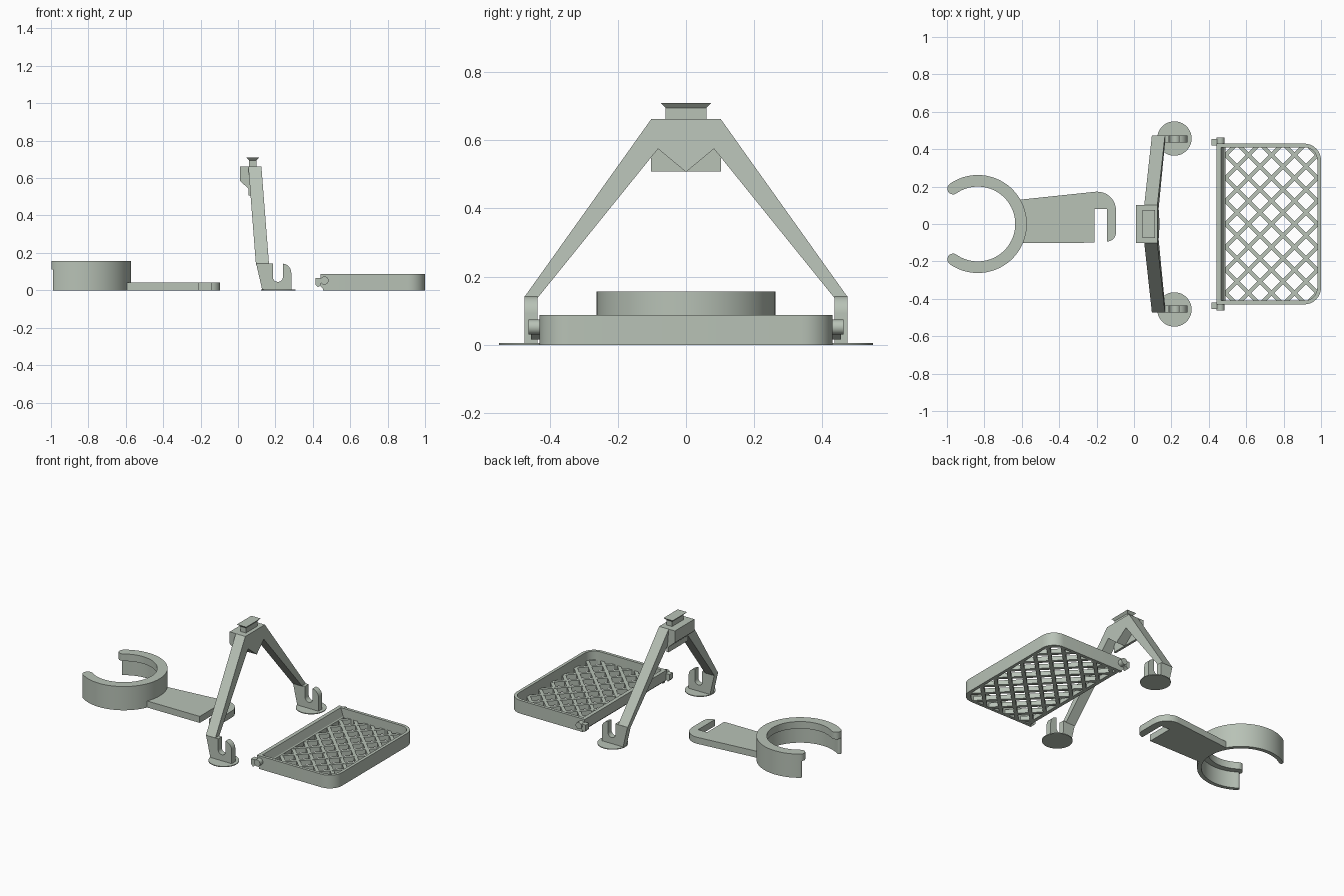
import bpy, bmesh, math
from mathutils import Vector, Matrix

cube = bpy.data.objects.get("Cube")
if cube:
    bpy.data.objects.remove(cube, do_unlink=True)

sage = bpy.data.materials.new("sage_grey")
sage.use_nodes = True
colour = (0.48, 0.54, 0.47, 1)
sage.diffuse_color = colour
sage.node_tree.nodes["Principled BSDF"].inputs["Base Color"].default_value = colour


def finish(name, bm):
    bmesh.ops.recalc_face_normals(bm, faces=bm.faces)
    mesh = bpy.data.meshes.new(name)
    bm.to_mesh(mesh)
    bm.free()
    mesh.materials.append(sage)
    obj = bpy.data.objects.new(name, mesh)
    bpy.context.collection.objects.link(obj)
    bpy.ops.object.select_all(action="DESELECT")
    obj.select_set(True)
    bpy.context.view_layer.objects.active = obj
    bpy.ops.object.shade_smooth_by_angle(angle=math.radians(30))
    return obj


def prism(name, outline, low, high, axis):
    """Extrude a flat outline along one axis."""
    place = {"x": lambda a, b, h: (h, a, b),
             "y": lambda a, b, h: (a, h, b),
             "z": lambda a, b, h: (a, b, h)}[axis]
    bm = bmesh.new()
    face = bm.faces.new([bm.verts.new(place(a, b, low)) for a, b in outline])
    new = bmesh.ops.extrude_face_region(bm, geom=[face])["geom"]
    step = Vector(place(0, 0, high - low))
    bmesh.ops.translate(bm, vec=step, verts=[v for v in new if isinstance(v, bmesh.types.BMVert)])
    return finish(name, bm)


def arc(cx, cy, r, start, end, steps=8):
    angles = [math.radians(start + (end - start) * i / steps) for i in range(steps + 1)]
    return [(cx + r * math.cos(a), cy + r * math.sin(a)) for a in angles]


def rect(a0, a1, b0, b1):
    return [(a0, b0), (a1, b0), (a1, b1), (a0, b1)]


# --- Cup holder: open ring with a thick upper lip ---
RING_X, OUTER, TIP = -0.835, 0.262, 125


def open_ring(name, inner, low, high):
    mid, cap = (inner + OUTER) / 2, (OUTER - inner) / 2
    t = math.radians(TIP)
    ex, ey = mid * math.cos(t), mid * math.sin(t)
    outline = arc(RING_X, 0, OUTER, -TIP, TIP, 56)
    outline += arc(RING_X + ex, ey, cap, TIP, TIP + 180)[1:-1]
    outline += arc(RING_X, 0, inner, TIP, -TIP, 56)
    outline += arc(RING_X + ex, -ey, cap, 180 - TIP, 360 - TIP)[1:-1]
    return prism(name, outline, low, high, "z")


open_ring("cup_ring_lip", 0.2, 0.11, 0.157)
open_ring("cup_ring_wall", 0.237, 0, 0.11)

# --- Cup holder arm with hook slot ---
arm = arc(RING_X, 0, 0.25, 31, -24)
arm += [(-0.21, -0.1), (-0.21, 0.08), (-0.145, 0.08), (-0.145, -0.095)]
arm += arc(-0.145, -0.045, 0.049, -80, 0)
arm += arc(-0.196, 0.073, 0.1, 0, 95)
prism("cup_arm", arm, 0, 0.043, "z")

# --- Stand head ---
prism("head_block", [(0.01, 0.662), (0.01, 0.585), (0.055, 0.545), (0.057, 0.508),
                     (0.072, 0.508), (0.072, 0.662)], -0.102, 0.102, "y")
prism("head_neck", rect(0.06, 0.1, -0.06, 0.06), 0.655, 0.698, "z")
cap = prism("head_cap", rect(0.045, 0.113, -0.075, 0.075), 0.695, 0.71, "z")
for v in cap.data.vertices:
    if v.co.z < 0.7:
        v.co.x = 0.08 + (v.co.x - 0.08) * 0.6
        v.co.y *= 0.8

# --- Leaning pair of legs ---
half = [(0.102, 0.662), (0.472, 0.143), (0.435, 0.138), (0.082, 0.575)]
legs = prism("legs", half + [(0, 0.507)] + [(-y, z) for y, z in reversed(half)],
             0.055, 0.125, "x")
for v in legs.data.vertices:
    v.co.x += (0.662 - v.co.z) * 0.078

# --- Feet: notched bracket on a thin round pad ---
bracket = [(0.13, 0), (0.285, 0)] + arc(0.235, 0.093, 0.05, 0, 84)
bracket += arc(0.213, 0.072, 0.027, 0, -180, 12)
bracket += [(0.186, 0.143), (0.097, 0.143)]
for side, s in (("left", 1), ("right", -1)):
    y0, y1 = sorted((s * 0.435, s * 0.473))
    prism(side + "_foot_bracket", bracket, y0, y1, "y")
    prism(side + "_foot_pad", arc(0.216, s * 0.457, 0.092, 0, 351, 39), 0, 0.005, "z")

# --- Tray wall, open towards the hinge rail ---
outer = [(0.455, -0.43)] + arc(0.91, -0.34, 0.09, -90, 0) + arc(0.91, 0.34, 0.09, 0, 90) + [(0.455, 0.43)]
inner = [(0.455, 0.41)] + arc(0.91, 0.34, 0.07, 90, 0) + arc(0.91, -0.34, 0.07, 0, -90) + [(0.455, -0.41)]
prism("tray_wall", outer + inner, 0, 0.087, "z")
prism("tray_rail", [(0.44, 0.087), (0.44, 0.022), (0.464, 0), (0.488, 0), (0.488, 0.03),
                    (0.482, 0.035), (0.465, 0.087)], -0.43, 0.43, "y")

# --- Hinge pins and hooks ---
for side, s in (("left", 1), ("right", -1)):
    y0, y1 = sorted((s * 0.425, s * 0.462))
    prism(side + "_hinge_pin", arc(0.462, 0.052, 0.022, 0, 345, 23), y0, y1, "y")
    y0, y1 = sorted((s * 0.42, s * 0.455))
    prism(side + "_hinge_hook", [(0.415, 0.03), (0.428, 0.016), (0.445, 0.03),
                                 (0.445, 0.066), (0.415, 0.066)], y0, y1, "y")

# --- Diagonal lattice floor, clipped to the tray interior ---
LIMITS = [((1, 0), 0.985), ((-1, 0), -0.483), ((0, 1), 0.415), ((0, -1), 0.415),
          ((1, 1), 1.36), ((1, -1), 1.36)]
PITCH, CENTRE, WIDTH = 0.123, 0.735, 0.022
bm = bmesh.new()
for slope in (1, -1):
    d = Vector((1, slope)).normalized()
    for i in range(-6, 7):
        start = Vector((CENTRE + i * PITCH, 0))
        t0, t1 = -2.0, 2.0
        for normal, limit in LIMITS:
            n = Vector(normal)
            rate, room = n.dot(d), limit - n.dot(start)
            if rate > 1e-6:
                t1 = min(t1, room / rate)
            elif rate < -1e-6:
                t0 = max(t0, room / rate)
            elif room < 0:
                t1 = t0
        if t1 - t0 < 0.03:
            continue
        mid = start + d * (t0 + t1) / 2
        height = 0.03 if slope == 1 else 0.029
        m = (Matrix.Translation((mid.x, mid.y, height / 2))
             @ Matrix.Rotation(math.radians(45 * slope), 4, "Z")
             @ Matrix.Diagonal((t1 - t0, WIDTH, height, 1)))
        bmesh.ops.create_cube(bm, size=1, matrix=m)
finish("tray_lattice", bm)
